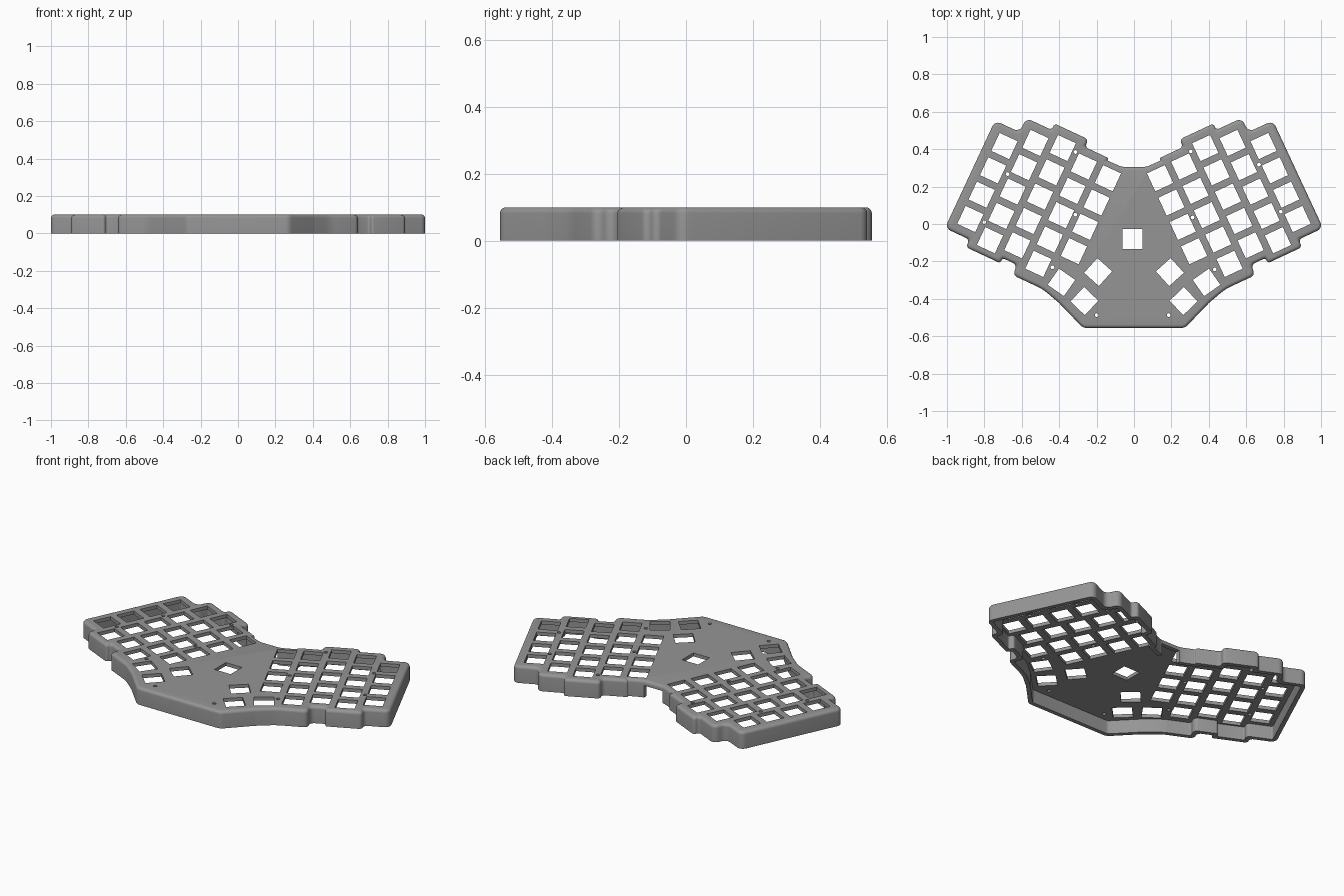
import bpy, bmesh, math
from mathutils import Vector, Matrix

if "Cube" in bpy.data.objects:
    bpy.data.objects.remove(bpy.data.objects["Cube"])

TILT = math.radians(25)      # angle of each key half
PITCH, HOLE = 0.1435, 0.106  # key spacing and switch opening
H, PLATE, WALL, EDGE = 0.10, 0.02, 0.024, 0.018

grey = bpy.data.materials.new("case grey")
grey.diffuse_color = (0.30, 0.30, 0.30, 1)
grey.use_nodes = True
grey.node_tree.nodes["Principled BSDF"].inputs["Base Color"].default_value = grey.diffuse_color


def uv(u, v):
    """Point on the tilted right half to case coordinates."""
    c, s = math.cos(TILT), math.sin(TILT)
    return (u * c - v * s, u * s + v * c)


# right half of the outline, back centre to front centre: (x, y, corner radius)
steps = [(0.273, 0.247), (0.273, 0.262), (0.412, 0.262), (0.412, 0.307),
         (0.612, 0.307), (0.612, 0.270), (0.762, 0.270), (0.762, 0.187),
         (0.907, 0.187), (0.907, -0.447), (0.762, -0.447), (0.762, -0.492),
         (0.560, -0.492), (0.560, -0.462), (0.473, -0.462), (0.473, -0.522)]
half = [(0.065, 0.305, 0.1)]
half += [(*uv(u, v), 0.034) for u, v in steps]
half += [(0.49, -0.347, 0.25), (0.405, -0.418, 0.25), (0.272, -0.556, 0.05)]
outline = [(-x, y, r) for x, y, r in half] + half[::-1]


def ring(d, seg=6):
    """Outline moved inward by d, with rounded corners."""
    n = len(outline)
    P = [Vector(p[:2]) for p in outline]
    if sum(P[i].cross(P[(i + 1) % n]) for i in range(n)) < 0:
        P.reverse()
        R = [p[2] for p in outline][::-1]
    else:
        R = [p[2] for p in outline]
    Q, turn = [], []
    for i in range(n):
        a = (P[i] - P[i - 1]).normalized()
        b = (P[(i + 1) % n] - P[i]).normalized()
        na, nb = Vector((-a.y, a.x)), Vector((-b.y, b.x))
        Q.append(P[i] + (na + nb) * d / (1 + na.dot(nb)))
        turn.append(a.cross(b))
    out = []
    for i in range(n):
        p, a, b = Q[i], Q[i - 1] - Q[i], Q[(i + 1) % n] - Q[i]
        half_ang = a.angle(b) / 2
        r = max(R[i] - d, 0.006) if turn[i] > 0 else R[i] + d
        t = min(r / math.tan(half_ang), 0.45 * a.length, 0.45 * b.length)
        r = t * math.tan(half_ang)
        a, b = a.normalized(), b.normalized()
        c = p + (a + b).normalized() * (r / math.sin(half_ang))
        s, e = p + a * t - c, p + b * t - c
        sweep = s.angle(e)
        for k in range(seg + 1):
            f = k / seg
            out.append(c + (s * math.sin((1 - f) * sweep) + e * math.sin(f * sweep)) / math.sin(sweep))
    return out


def new_object(name, bm):
    bmesh.ops.recalc_face_normals(bm, faces=bm.faces)
    me = bpy.data.meshes.new(name)
    bm.to_mesh(me)
    bm.free()
    me.materials.append(grey)
    ob = bpy.data.objects.new(name, me)
    bpy.context.collection.objects.link(ob)
    return ob


# case shell: inner cavity, outer wall, rounded top edge
levels = [(WALL, H - PLATE), (WALL, 0), (0, 0)]
for k in range(6):
    a = math.radians(18 * k)
    levels.append((EDGE * (1 - math.cos(a)), H - EDGE + EDGE * math.sin(a)))
bm = bmesh.new()
loops = [[bm.verts.new((p.x, p.y, z)) for p in ring(d)] for d, z in levels]
for lo, hi in zip(loops, loops[1:]):
    for i in range(len(lo)):
        bm.faces.new((lo[i - 1], lo[i], hi[i], hi[i - 1]))
bm.faces.new(loops[0])
bm.faces.new(loops[-1])
case = new_object("keyboard_case", bm)

# openings cut through the plate
cut = bmesh.new()


def box(x, y, z, sx, sy, sz, ang=0):
    bmesh.ops.create_cube(cut, size=1, matrix=Matrix.Translation((x, y, z))
                          @ Matrix.Rotation(ang, 4, 'Z') @ Matrix.Diagonal((sx, sy, sz, 1)))


# key columns: u, v of the top key, number of keys
columns = [(0.230, 0.163, 4), (0.373, 0.165, 5), (0.517, 0.207, 5),
           (0.661, 0.170, 5), (0.804, 0.085, 4)]
keys = [(*uv(u, v - PITCH * k), TILT) for u, v, n in columns for k in range(n)]
# thumb keys
keys += [(0.388, -0.312, math.radians(35)), (0.265, -0.412, math.radians(44)),
         (0.192, -0.257, math.radians(42))]
for x, y, a in keys:
    for m in (1, -1):
        box(m * x, y, H, HOLE, HOLE, 0.1, m * a)
box(-0.008, -0.08, H, HOLE, HOLE, 0.1)       # centre key
box(0, 0.305, 0.025, 0.12, 0.09, 0.09)       # cable notch in the back wall

# screw holes
for x, y in [(-0.20, -0.487), (0.185, -0.487), (-0.313, 0.385), (0.304, 0.388),
             (-0.676, 0.267), (0.668, 0.318), (-0.313, 0.05), (0.313, 0.035),
             (-0.80, 0.01), (0.785, 0.066), (-0.436, -0.232), (0.432, -0.243)]:
    bmesh.ops.create_cone(cut, cap_ends=True, segments=16, radius1=0.01, radius2=0.01,
                          depth=0.1, matrix=Matrix.Translation((x, y, H)))
cutter = new_object("opening_cutter", cut)
cutter.hide_render = True

mod = case.modifiers.new("openings", 'BOOLEAN')
mod.operation, mod.solver, mod.object = 'DIFFERENCE', 'EXACT', cutter
bpy.context.view_layer.objects.active = case
case.select_set(True)
cutter.select_set(False)
bpy.ops.object.modifier_apply(modifier=mod.name)
bpy.data.objects.remove(cutter)
bpy.ops.object.shade_smooth_by_angle(angle=math.radians(30))
